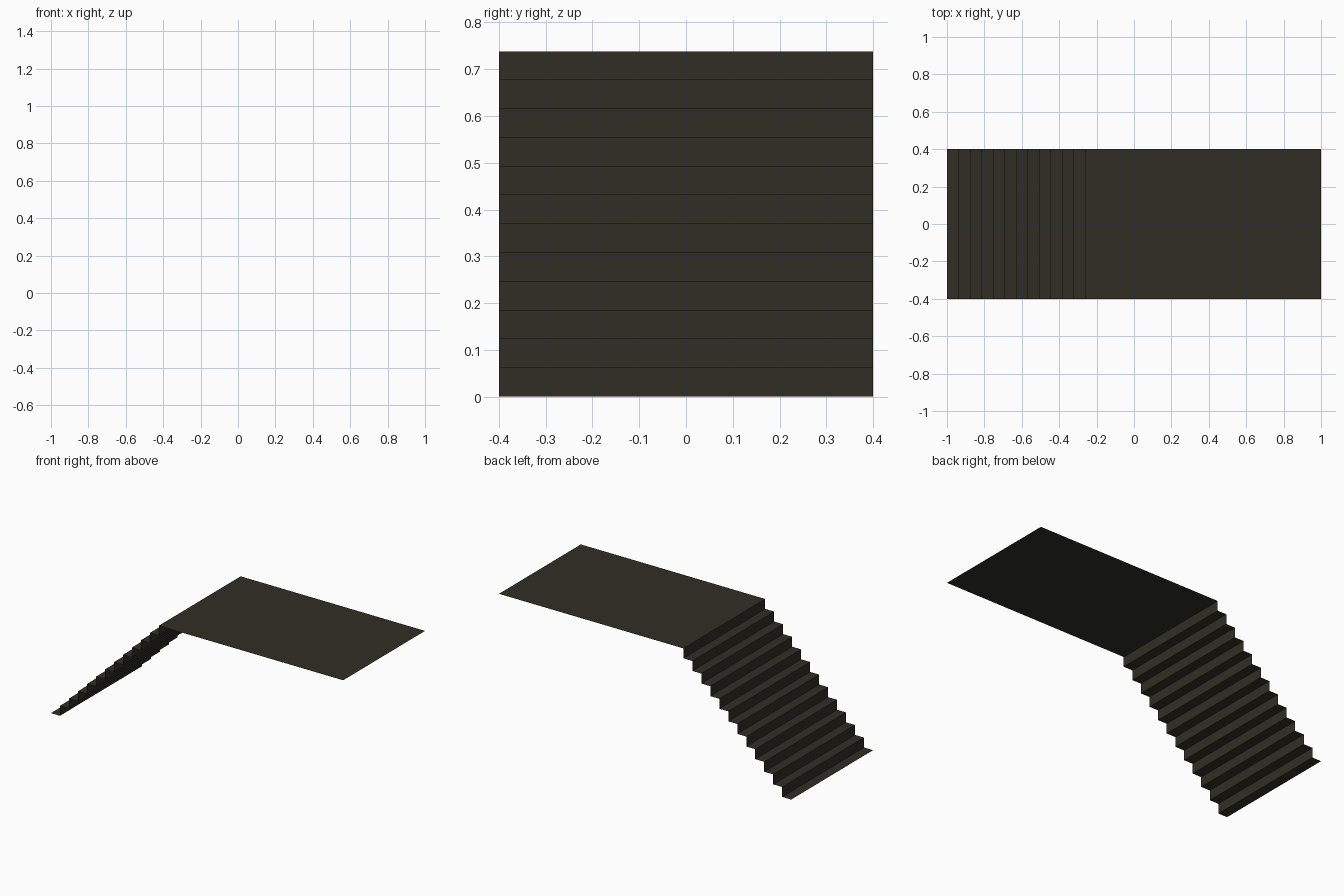
import bpy

if "Cube" in bpy.data.objects:
    bpy.data.objects.remove(bpy.data.objects["Cube"])

STEPS = 12
RUN = 0.0615      # tread depth and riser height are equal
HALF_W = 0.4
TOP = STEPS * RUN

mat = bpy.data.materials.new("dark_olive")
mat.diffuse_color = (0.029, 0.028, 0.018, 1.0)
mat.use_nodes = True
mat.node_tree.nodes["Principled BSDF"].inputs["Base Color"].default_value = mat.diffuse_color


def ribbon(name, profile):
    """Sweep an open x/z profile across the width as a thin sheet."""
    verts = [(x, y, z) for x, z in profile for y in (-HALF_W, HALF_W)]
    faces = [(2 * i, 2 * i + 2, 2 * i + 3, 2 * i + 1)
             for i in range(len(profile) - 1)]
    mesh = bpy.data.meshes.new(name)
    mesh.from_pydata(verts, [], faces)
    mesh.materials.append(mat)
    obj = bpy.data.objects.new(name, mesh)
    bpy.context.collection.objects.link(obj)
    return obj


# Stair flight: tread then riser, climbing towards +x
points = [(-1.0, 0.0)]
for i in range(STEPS):
    x = -1.0 + (i + 1) * RUN
    points += [(x, i * RUN), (x, (i + 1) * RUN)]
ribbon("stair_flight", points)

# Flat landing at the top of the stairs
ribbon("landing", [(-1.0 + TOP, TOP), (1.0, TOP)])
